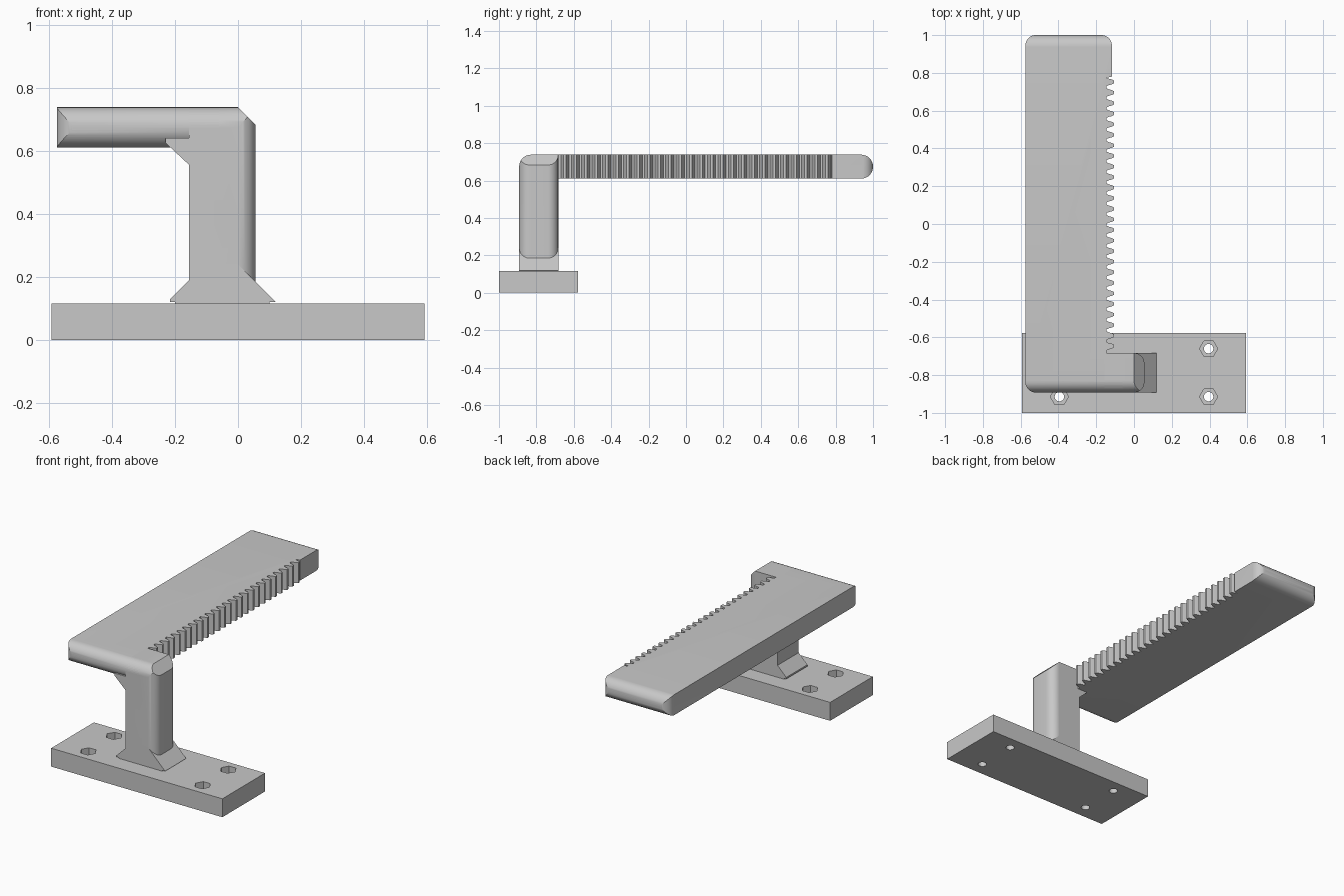
import bpy, bmesh, math
from mathutils import Vector

cube = bpy.data.objects.get("Cube")
if cube:
    bpy.data.objects.remove(cube, do_unlink=True)

GREY = (0.58, 0.58, 0.58, 1)
mat = bpy.data.materials.new("plain grey")
mat.use_nodes = True
mat.diffuse_color = GREY
mat.node_tree.nodes["Principled BSDF"].inputs["Base Color"].default_value = GREY

PLACE = {"x": lambda a, b, t: (t, a, b),
         "y": lambda a, b, t: (a, t, b),
         "z": lambda a, b, t: (a, b, t)}


def prism(name, points, axis, low, high):
    """Extrude a closed 2D profile along an axis."""
    bm = bmesh.new()
    put = PLACE[axis]
    ends = [[bm.verts.new(put(a, b, t)) for a, b in points] for t in (low, high)]
    n = len(points)
    for ring in ends:
        bm.faces.new(ring)
    for i in range(n):
        j = (i + 1) % n
        bm.faces.new((ends[0][i], ends[0][j], ends[1][j], ends[1][i]))
    bmesh.ops.recalc_face_normals(bm, faces=bm.faces)
    mesh = bpy.data.meshes.new(name)
    bm.to_mesh(mesh)
    bm.free()
    mesh.materials.append(mat)
    obj = bpy.data.objects.new(name, mesh)
    bpy.context.collection.objects.link(obj)
    return obj


def rounded(corners, steps=12):
    """Fillet right-angled corners given as (a, b, radius)."""
    out = []
    n = len(corners)
    for i, (a, b, r) in enumerate(corners):
        p = Vector((a, b))
        if r == 0:
            out.append((a, b))
            continue
        d1 = (Vector(corners[i - 1][:2]) - p).normalized()
        d2 = (Vector(corners[(i + 1) % n][:2]) - p).normalized()
        for k in range(steps + 1):
            t = math.pi / 2 * k / steps
            out.append(tuple(p + r * (d1 + d2) - r * (d2 * math.cos(t) + d1 * math.sin(t))))
    return out


def combine(obj, tool, operation):
    mod = obj.modifiers.new(operation.lower(), "BOOLEAN")
    mod.operation, mod.solver, mod.object = operation, "EXACT", tool
    bpy.context.view_layer.objects.active = obj
    bpy.ops.object.modifier_apply(modifier=mod.name)
    bpy.data.objects.remove(tool, do_unlink=True)


def ngon(x, y, r, sides):
    return [(x + r * math.cos(math.tau * k / sides), y + r * math.sin(math.tau * k / sides))
            for k in range(sides)]


# Main extents
FRONT, BACK = -0.892, -0.683
BOTTOM, TOP = 0.61, 0.738
LEFT, RIGHT = -0.575, 0.055
HALF = (TOP - BOTTOM) / 2 - 0.0005

# Base plate with four hexagonal nut recesses and bolt holes
base = prism("base_plate", [(-0.592, -1), (0.592, -1), (0.592, -0.578), (-0.592, -0.578)],
             "z", 0, 0.115)
for x in (-0.395, 0.395):
    for y in (-0.914, -0.66):
        combine(base, prism("nut_cutter", ngon(x, y, 0.048, 6), "z", 0.06, 0.2), "DIFFERENCE")
        combine(base, prism("bolt_cutter", ngon(x, y, 0.025, 24), "z", -0.1, 0.1), "DIFFERENCE")

# Rack teeth along the inner edge of the arm, from the far end to the near end
TEETH, START, END = 26, 0.78, -0.675
ROOT, TIP = -0.145, -0.105
pitch = (START - END) / TEETH
tooth = ((0.1, 0), (0.2, 0.3), (0.27, 0.7), (0.38, 1), (0.62, 1), (0.73, 0.7), (0.8, 0.3), (0.9, 0))
teeth = [(ROOT + (TIP - ROOT) * h, START - pitch * (i + f))
         for i in range(TEETH) for f, h in tooth]

# Arm outline seen from above, then its half-round front and far ends
r = 0.055
plate = rounded([(-0.06, FRONT, 0), (LEFT, FRONT, r), (LEFT, 1, r), (-0.117, 1, r),
                 (-0.117, START, 0)])
outline = plate + teeth + [(ROOT, BACK, 0)[:2], (-0.06, BACK)]
arm = prism("rack_arm", outline, "z", BOTTOM, TOP)
ends = rounded([(FRONT, BOTTOM, HALF), (1, BOTTOM, HALF), (1, TOP, HALF), (FRONT, TOP, HALF)])
combine(arm, prism("end_rounding", ends, "x", -1, 1), "INTERSECT")

# Column: rounded outer edges, rounded top front edge, chamfered top corner
column = prism("column", rounded([(-0.155, FRONT, 0), (RIGHT, FRONT, r), (RIGHT, BACK, r),
                                  (-0.155, BACK, 0)]), "z", 0.13, TOP)
side = rounded([(FRONT, 0, 0), (-0.5, 0, 0), (-0.5, TOP, 0), (FRONT, TOP, HALF)])
combine(column, prism("front_rounding", side, "x", -1, 1), "INTERSECT")
chamfer = [(-0.5, 0), (RIGHT, 0), (RIGHT, TOP - r), (RIGHT - r, TOP), (-0.5, TOP)]
combine(column, prism("corner_chamfer", chamfer, "y", -1.2, 0), "INTERSECT")

# Gusset under the arm and flared foot at the base
gusset = [(-0.23, 0.64), (-0.23, 0.625), (-0.155, 0.555), (-0.1, 0.555), (-0.1, 0.64)]
flare = [(-0.2, 0.11), (0.1, 0.11), (0.1, 0.12), (0.12, 0.12), (0, 0.24), (-0.104, 0.24),
         (-0.215, 0.13), (-0.215, 0.12), (-0.2, 0.12)]
foot = prism("flared_foot", flare, "y", FRONT, BACK)
combine(column, prism("gusset", gusset, "y", FRONT, BACK), "UNION")
combine(column, foot, "UNION")

# Join the column into the arm as one solid bracket
combine(arm, column, "UNION")
arm.name = "rack_arm_and_column"

for obj in (base, arm):
    bpy.ops.object.select_all(action="DESELECT")
    obj.select_set(True)
    bpy.context.view_layer.objects.active = obj
    bpy.ops.object.shade_smooth_by_angle(angle=math.radians(25))
